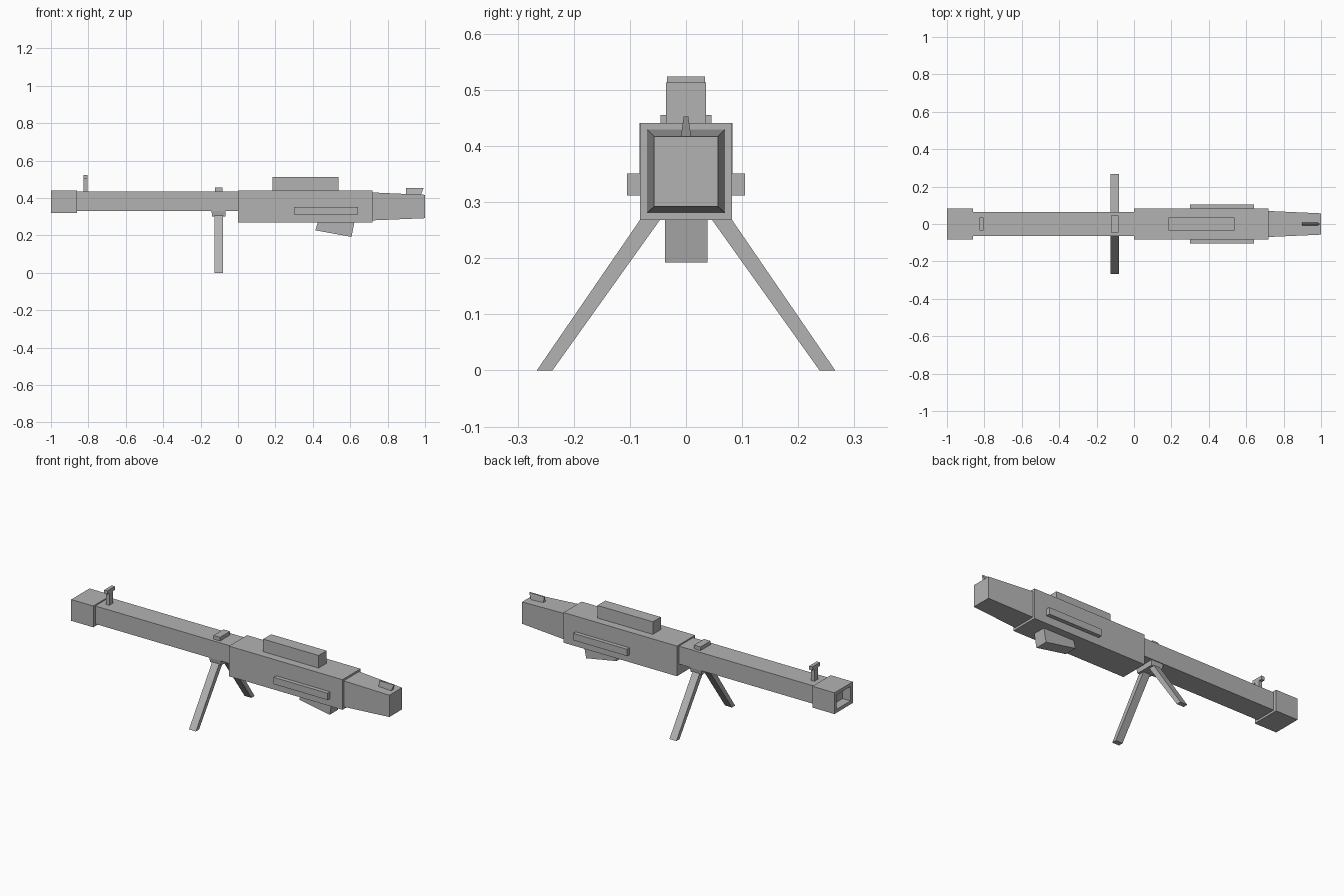
import bpy, bmesh

if "Cube" in bpy.data.objects:
    bpy.data.objects.remove(bpy.data.objects["Cube"])

grey = bpy.data.materials.new("dark_grey")
grey.diffuse_color = (0.45, 0.45, 0.45, 1)
grey.use_nodes = True
grey.node_tree.nodes["Principled BSDF"].inputs["Base Color"].default_value = grey.diffuse_color


def finish(name, bm):
    bmesh.ops.recalc_face_normals(bm, faces=bm.faces[:])
    me = bpy.data.meshes.new(name)
    bm.to_mesh(me)
    bm.free()
    me.materials.append(grey)
    ob = bpy.data.objects.new(name, me)
    bpy.context.collection.objects.link(ob)
    return ob


def loft(name, a, b):
    """Solid between two matching point loops."""
    bm = bmesh.new()
    va, vb = [[bm.verts.new(p) for p in loop] for loop in (a, b)]
    bm.faces.new(va)
    bm.faces.new(vb)
    n = len(va)
    for i in range(n):
        j = (i + 1) % n
        bm.faces.new((va[i], va[j], vb[j], vb[i]))
    return finish(name, bm)


def rect(x, w, z0, z1):
    return [(x, -w, z0), (x, w, z0), (x, w, z1), (x, -w, z1)]


def box(name, x0, x1, w, z0, z1):
    """Box with half width w, centred on y = 0."""
    return loft(name, rect(x0, w, z0, z1), rect(x1, w, z0, z1))


def mirror_y(ob):
    m = ob.modifiers.new("mirror", 'MIRROR')
    m.use_axis = (False, True, False)


# Main tube, receiver and tapered stock
box("barrel", -0.88, 0.01, 0.064, 0.331, 0.434)
box("receiver", 0, 0.72, 0.082, 0.268, 0.441)
loft("stock", rect(0.71, 0.07, 0.280, 0.430), rect(1.0, 0.057, 0.292, 0.417))

# Muzzle block with square recess
muzzle = box("muzzle", -1.0, -0.86, 0.083, 0.319, 0.441)
bm = bmesh.new()
bm.from_mesh(muzzle.data)
front = min(bm.faces, key=lambda f: f.calc_center_median().x)
bmesh.ops.inset_region(bm, faces=[front], thickness=0.028)
inner = bmesh.ops.extrude_discrete_faces(bm, faces=[front])["faces"][0]
bmesh.ops.translate(bm, verts=inner.verts[:], vec=(0.05, 0, 0))
bm.to_mesh(muzzle.data)
bm.free()

# Top cover, sights and barrel clamp
box("top_cover", 0.185, 0.537, 0.036, 0.43, 0.513)
box("front_sight_post", -0.825, -0.805, 0.016, 0.43, 0.505)
box("front_sight_head", -0.825, -0.805, 0.034, 0.503, 0.524)
box("barrel_clamp", -0.124, -0.082, 0.045, 0.43, 0.455)
loft("rear_fin",
     [(0.898, -0.01, 0.41), (0.975, -0.01, 0.41), (0.975, 0.01, 0.41), (0.898, 0.01, 0.41)],
     [(0.898, -0.004, 0.453), (0.992, -0.004, 0.453), (0.992, 0.004, 0.453), (0.898, 0.004, 0.453)])

# Side rails
profile = [(0.3, 0.312), (0.642, 0.312), (0.642, 0.351), (0.3, 0.351)]
mirror_y(loft("side_rail", [(x, 0.075, z) for x, z in profile], [(x, 0.105, z) for x, z in profile]))

# Tilted magazine
mag = [(0.414, 0.227), (0.607, 0.192), (0.625, 0.285), (0.430, 0.285)]
loft("magazine", [(x, -0.037, z) for x, z in mag], [(x, 0.038, z) for x, z in mag])

# Bipod mount and legs
loft("bipod_mount",
     [(-0.142, -0.06, 0.333), (-0.066, -0.06, 0.333), (-0.066, 0.06, 0.333), (-0.142, 0.06, 0.333)],
     [(-0.138, -0.055, 0.302), (-0.068, -0.055, 0.302), (-0.068, 0.055, 0.302), (-0.138, 0.055, 0.302)])
leg = [(0.266, 0), (0.238, 0), (0.013, 0.315), (0.050, 0.315)]
mirror_y(loft("bipod_leg", [(-0.125, y, z) for y, z in leg], [(-0.081, y, z) for y, z in leg]))
